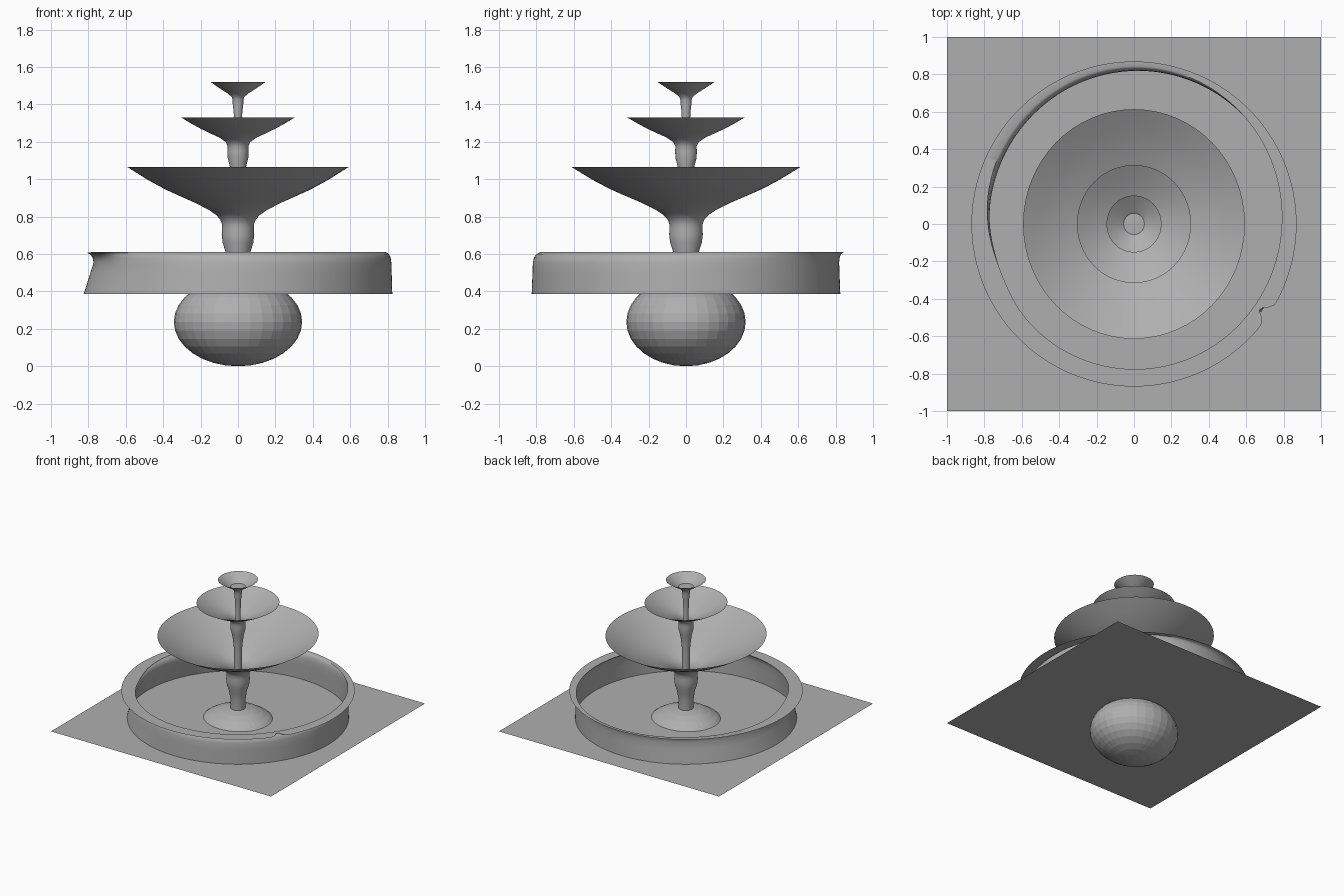
import bpy, bmesh
from math import sin, cos, pi, radians, exp

if "Cube" in bpy.data.objects:
    bpy.data.objects.remove(bpy.data.objects["Cube"])

# Dark grey stone
stone = bpy.data.materials.new("dark_stone")
stone.diffuse_color = (0.43, 0.43, 0.43, 1)
stone.use_nodes = True
stone.node_tree.nodes["Principled BSDF"].inputs["Base Color"].default_value = stone.diffuse_color


def make_object(name, rings, closed_top=False, angle=50):
    """Skin a stack of equal-length point rings into a smooth surface."""
    bm = bmesh.new()
    loops = [[bm.verts.new(p) for p in ring] for ring in rings]
    n = len(loops[0])
    for low, high in zip(loops, loops[1:]):
        for i in range(n):
            j = (i + 1) % n
            bm.faces.new((low[i], low[j], high[j], high[i]))
    if closed_top:
        bm.faces.new(loops[-1])
    mesh = bpy.data.meshes.new(name)
    bm.to_mesh(mesh)
    bm.free()
    ob = bpy.data.objects.new(name, mesh)
    bpy.context.collection.objects.link(ob)
    ob.data.materials.append(stone)
    bpy.ops.object.select_all(action='DESELECT')
    ob.select_set(True)
    bpy.context.view_layer.objects.active = ob
    bpy.ops.object.shade_smooth_by_angle(angle=radians(angle))
    return ob


def circle(r, z, n=64):
    return [(r * cos(2 * pi * i / n), 1.035 * r * sin(2 * pi * i / n), z) for i in range(n)]


# Ground slab surface
GROUND = 0.387
bpy.ops.mesh.primitive_plane_add(size=2, location=(0, 0, GROUND))
bpy.context.object.name = "ground_slab"
bpy.context.object.data.materials.append(stone)

# Squashed ball under the stem, its top showing in the basin
bpy.ops.mesh.primitive_uv_sphere_add(segments=32, ring_count=16, radius=1, location=(0, 0, 0.237))
ball = bpy.context.object
ball.name = "base_ball"
ball.scale = (0.343, 0.319, 0.237)
ball.data.materials.append(stone)

# Basin: uneven hand-shaped wall turning into a flat rim with one small notch
N = 240


def bump(a, centre, width):
    d = (a - radians(centre)) / radians(width)
    return exp(-d * d)


def wall_mid(a):
    return 0.8085 + 0.0215 * cos(a) - 0.01 * cos(2 * a) - 0.022 * bump(a, 198, 16)


def rim_inner(a):
    return (0.797 + 0.033 * sin(a) + 0.005 * cos(a) - 0.012 * cos(2 * a)
            - 0.016 * bump(a, 200, 16) + 0.01 * bump(a, 155, 25))


def rim_outer(a):
    return 0.869 - 0.058 * bump(a, 326, 2.3)


def basin_ring(radius, t):
    z = GROUND + (0.61 - GROUND) * t
    angles = [2 * pi * i / N for i in range(N)]
    return [(radius(a) * cos(a), radius(a) * sin(a), z) for a in angles]


rings = []
for t in (0, 0.25, 0.5, 0.75):
    rings.append(basin_ring(lambda a: 0.825 + (wall_mid(a) - 0.825) * min(1, t / 0.75), t))
# k turns the wall towards the rim, f is the outward flare on the left
for t, k, f in ((0.88, 0.15, 0.006), (0.95, 0.45, 0.02), (0.985, 0.75, 0.035), (1, 1, 0)):
    rings.append(basin_ring(lambda a: wall_mid(a) * (1 - k) + rim_inner(a) * k
                            + f * bump(a, 190, 22), t))
rings.append(basin_ring(rim_outer, 1))
make_object("basin", rings, angle=40)

# Three bowls, each with its stem, as (radius, height) profiles
profiles = {
    "lower_bowl": [(0.055, 0.46), (0.056, 0.54), (0.066, 0.61), (0.082, 0.66), (0.087, 0.705),
                   (0.085, 0.735), (0.086, 0.76), (0.095, 0.785), (0.118, 0.81), (0.155, 0.835),
                   (0.225, 0.872), (0.30, 0.905), (0.39, 0.946), (0.48, 0.995), (0.593, 1.066)],
    "middle_bowl": [(0.028, 0.78), (0.03, 0.95), (0.036, 1.02), (0.044, 1.07), (0.055, 1.115),
                    (0.056, 1.15), (0.055, 1.175), (0.065, 1.198), (0.10, 1.223), (0.15, 1.246),
                    (0.20, 1.27), (0.25, 1.298), (0.305, 1.331)],
    "upper_bowl": [(0.018, 1.18), (0.02, 1.28), (0.023, 1.36), (0.028, 1.40), (0.029, 1.425),
                   (0.034, 1.44), (0.056, 1.459), (0.08, 1.474), (0.11, 1.494), (0.147, 1.52)],
}
for name, profile in profiles.items():
    make_object(name, [circle(r, z) for r, z in profile])

# Small spout disc in the top bowl
make_object("spout_disc", [circle(0.055, 1.463), circle(0.04, 1.464)], closed_top=True)
